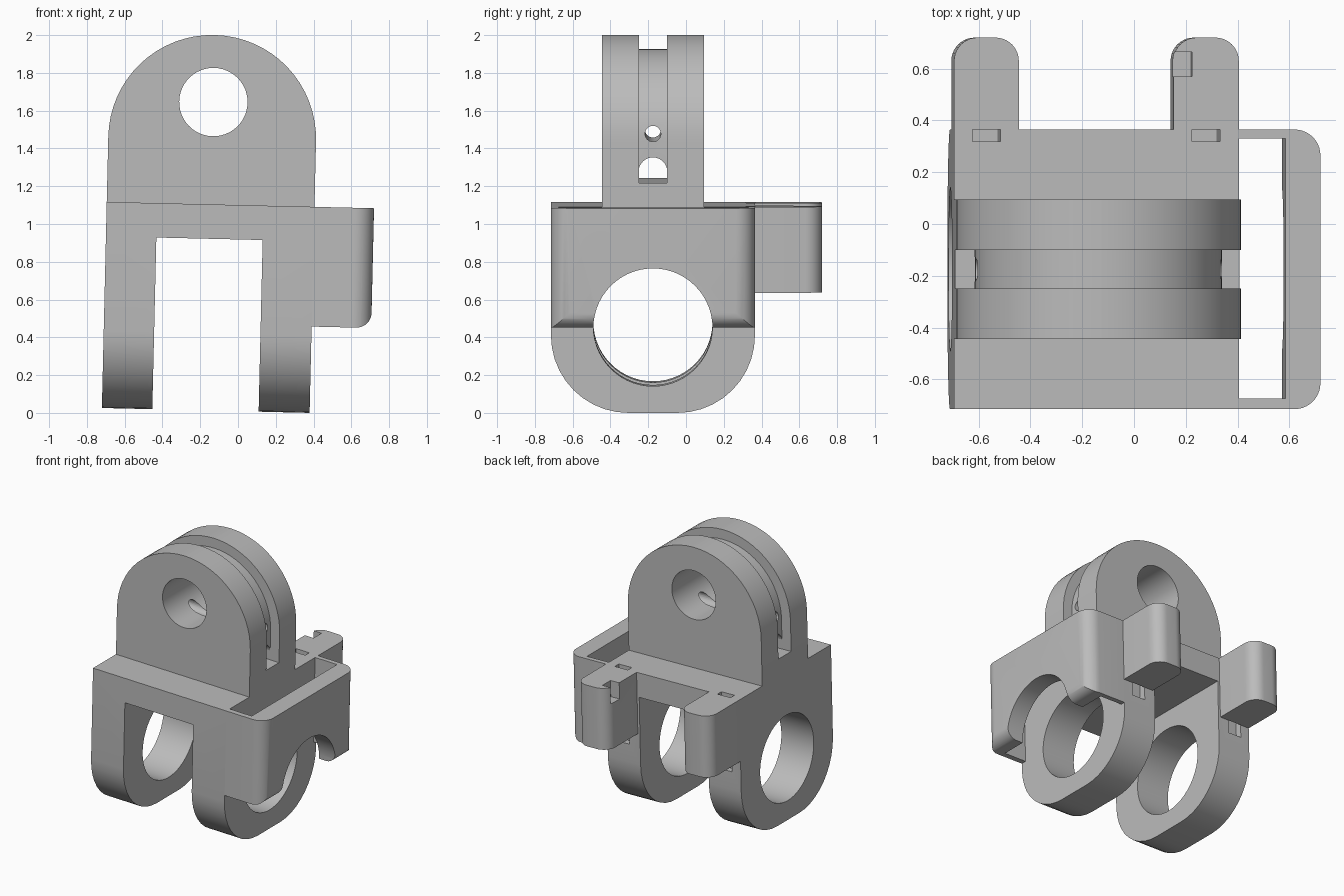
import bpy
import math
from mathutils import Matrix

cube = bpy.data.objects.get("Cube")
if cube:
    bpy.data.objects.remove(cube, do_unlink=True)

grey = bpy.data.materials.new("plain_grey")
grey.use_nodes = True
grey.diffuse_color = (0.5, 0.5, 0.5, 1)
grey.node_tree.nodes["Principled BSDF"].inputs["Base Color"].default_value = (0.5, 0.5, 0.5, 1)

# Main dimensions
LEFT, RIGHT = -0.721, 0.379
FRONT, BACK = -0.715, 0.365
MID_X, MID_Y = (LEFT + RIGHT) / 2, (FRONT + BACK) / 2
BOTTOM, TOP = 0.009, 1.1
BAR_Z = 0.466
TILT = math.radians(1.35)

parts, cutters = [], []


def rounded(u0, u1, v0, v1, r=(0, 0, 0, 0), steps=10):
    """Rectangle outline with a radius for each corner, from low-low, anticlockwise."""
    pts = []
    corners = [(u0, v0, 1, 1), (u1, v0, -1, 1), (u1, v1, -1, -1), (u0, v1, 1, -1)]
    for i, ((u, v, su, sv), rad) in enumerate(zip(corners, r)):
        if rad == 0:
            pts.append((u, v))
            continue
        for k in range(steps + 1):
            a = math.pi + (i + k / steps) * math.pi / 2
            pts.append((u + su * rad + rad * math.cos(a), v + sv * rad + rad * math.sin(a)))
    return pts


def circle(u, v, r, n=48):
    return [(u + r * math.cos(2 * math.pi * k / n), v + r * math.sin(2 * math.pi * k / n))
            for k in range(n)]


def prism(name, pts, axis, lo, hi, cutter=False):
    """Extrude an outline along an axis from lo to hi."""
    place = {"x": lambda u, v, w: (w, u, v),
             "y": lambda u, v, w: (u, w, v),
             "z": lambda u, v, w: (u, v, w)}[axis]
    n = len(pts)
    verts = [place(u, v, w) for w in (lo, hi) for u, v in pts]
    faces = [tuple(reversed(range(n))), tuple(range(n, 2 * n))]
    faces += [(i, (i + 1) % n, n + (i + 1) % n, n + i) for i in range(n)]
    mesh = bpy.data.meshes.new(name)
    mesh.from_pydata(verts, [], faces)
    if axis == "y":
        mesh.flip_normals()
    obj = bpy.data.objects.new(name, mesh)
    bpy.context.collection.objects.link(obj)
    if cutter:
        obj.hide_render = True
        cutters.append(obj)
    else:
        mesh.materials.append(grey)
        parts.append(obj)
    return obj


def boolean(obj, tool, operation="DIFFERENCE"):
    mod = obj.modifiers.new("cut", "BOOLEAN")
    mod.operation, mod.object, mod.solver = operation, tool, "EXACT"


# Cutters shared by several parts
bar_hole = prism("bar_hole", circle(MID_Y, BAR_Z, 0.3155, 56), "x", -1, 1, True)
bolt_hole = prism("bolt_hole", circle(-0.169, 1.642, 0.181), "y", -1, 1, True)

# Saddle: top plate with two rounded legs
saddle = prism("saddle", rounded(FRONT, BACK, BOTTOM, TOP, (0.41, 0.41, 0, 0)), "x", LEFT, RIGHT)
leg_gap = prism("leg_gap", rounded(-0.454, 0.109, -0.2, 0.918), "y", -1, 1, True)
boolean(saddle, leg_gap)
boolean(saddle, bar_hole)

# Narrow vertical slots at the back of the saddle
for side, x in (("right", -0.595), ("left", 0.252)):
    slot = prism(side + "_slot", rounded(x - 0.054, x + 0.054, 0.318, 0.4), "z", 0.55, 1.2, True)
    boolean(saddle, slot)

# Hooks standing off the back
for side, x0, x1 in (("right", LEFT, -0.471), ("left", 0.126, RIGHT)):
    hook = prism(side + "_hook", rounded(x0, x1, BACK, 0.72, (0, 0, 0.09, 0.09)), "z", 0.645, TOP)
    if side == "left":
        notch = prism("hook_notch", rounded(0, 0.198, 0.57, 0.665), "z", 0.98, 1.2, True)
        boolean(hook, notch)

# Side frame: open box with a rounded outer wall
frame = prism("side_frame", rounded(RIGHT, 0.6945, BAR_Z, TOP, (0, 0.08, 0, 0)), "y", FRONT, BACK)
frame_plan = prism("frame_plan", rounded(0.3, 0.6945, FRONT, BACK, (0, 0.1, 0.1, 0)), "z", 0.2, 1.3, True)
frame_well = prism("frame_well", rounded(0.3, 0.56, -0.675, 0.33), "z", 0.1, 1.4, True)
boolean(frame, frame_plan, "INTERSECT")
boolean(frame, frame_well)
boolean(frame, bar_hole)

# Upper lug: two cheeks with a recessed web between them
arch = rounded(LEFT, RIGHT, TOP, 1.997, (0, 0, 0.549, 0.549), 16)
for name, y0, y1 in (("front_cheek", MID_Y - 0.27, MID_Y - 0.075),
                     ("back_cheek", MID_Y + 0.075, MID_Y + 0.27)):
    boolean(prism(name, arch, "y", y0, y1), bolt_hole)

prism("web_base", rounded(LEFT, RIGHT, TOP, 1.226), "y", MID_Y - 0.075, MID_Y + 0.075)
web = prism("web", rounded(LEFT + 0.074, RIGHT - 0.074, 1.226, 1.924, (0, 0, 0.475, 0.475), 16),
            "y", MID_Y - 0.075, MID_Y + 0.075)
tunnel = prism("strap_tunnel", rounded(MID_Y - 0.076, MID_Y + 0.076, 1.1, 1.36, (0, 0, 0.076, 0.076)),
               "x", -1, 1, True)
pin_hole = prism("pin_hole", circle(MID_Y, 1.485, 0.042, 24), "x", -1, 1, True)
for tool in (bolt_hole, tunnel, pin_hole):
    boolean(web, tool)

# Bake the cuts, lean the whole model slightly and shade it
bpy.context.view_layer.update()
depsgraph = bpy.context.evaluated_depsgraph_get()
baked = [bpy.data.meshes.new_from_object(p.evaluated_get(depsgraph)) for p in parts]
for part, mesh in zip(parts, baked):
    part.modifiers.clear()
    part.data = mesh
    mesh.transform(Matrix.Rotation(TILT, 4, "Y"))
for tool in cutters:
    bpy.data.objects.remove(tool, do_unlink=True)
bpy.ops.object.select_all(action="DESELECT")
for part in parts:
    part.select_set(True)
bpy.context.view_layer.objects.active = parts[0]
bpy.ops.object.shade_smooth_by_angle(angle=math.radians(30))
